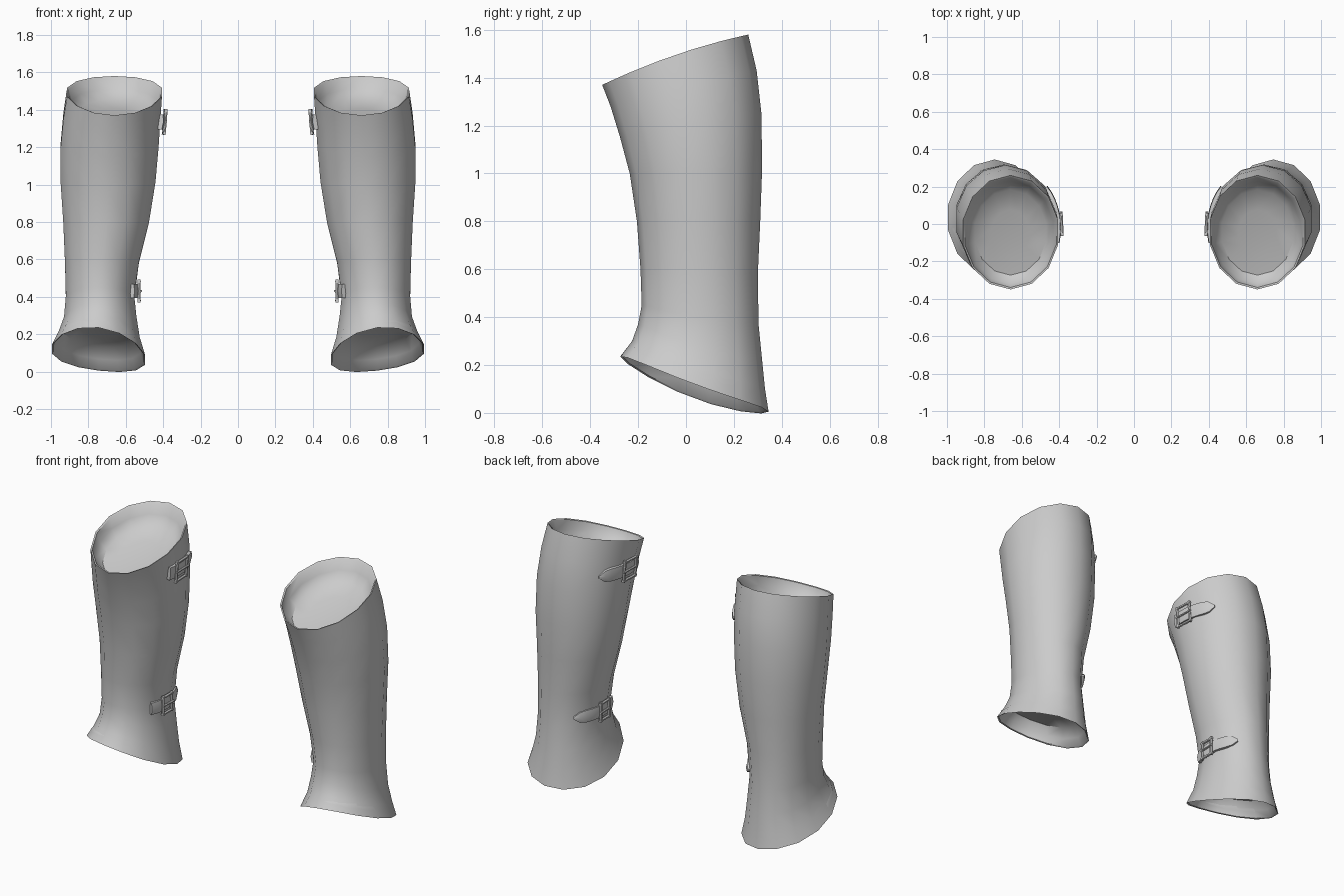
import bpy, bmesh, math
from mathutils import Vector

cube = bpy.data.objects.get("Cube")
if cube:
    bpy.data.objects.remove(cube, do_unlink=True)

GREY = (0.6, 0.6, 0.6, 1)
mat = bpy.data.materials.new("plain_grey")
mat.use_nodes = True
mat.diffuse_color = GREY
mat.node_tree.nodes["Principled BSDF"].inputs["Base Color"].default_value = GREY

SIDES = 14
# Tilted shin sections: front y, front z, back y, back z, inner x, outer x
SECTIONS = [
    (-.275, .235, .345, .005, .49, 1.0),
    (-.225, .30, .33, .10, .52, .965),
    (-.20, .37, .318, .22, .538, .935),
    (-.185, .45, .303, .37, .55, .925),
    (-.19, .60, .30, .58, .525, .93),
    (-.205, .80, .31, .80, .47, .94),
    (-.235, 1.0, .318, 1.02, .435, .955),
    (-.275, 1.15, .315, 1.25, .418, .955),
    (-.315, 1.28, .295, 1.43, .408, .94),
    (-.35, 1.37, .26, 1.58, .40, .92),
]


def ring(index, scale=1, lift=0):
    """Points of one tilted oval section, starting at the front."""
    fy, fz, by, bz, xi, xo = SECTIONS[index]
    sag = -.03 + .05 * index / (len(SECTIONS) - 1)
    roll = max(0, .03 - .015 * index)
    pts = []
    for i in range(SIDES):
        a = 2 * math.pi * i / SIDES
        s, c = math.sin(a) * scale, math.cos(a) * scale
        z = (fz + bz) / 2 + (fz - bz) / 2 * c + sag * s * s + roll * s
        pts.append(Vector(((xi + xo) / 2 + (xo - xi) / 2 * s,
                           (fy + by) / 2 - (by - fy) / 2 * c, z + lift)))
    return pts


def finish(name, bm, side, angle=40):
    """Mirror to the wanted side and make a shaded object."""
    for v in bm.verts:
        v.co.x *= side
    bmesh.ops.recalc_face_normals(bm, faces=bm.faces)
    mesh = bpy.data.meshes.new(name)
    bm.to_mesh(mesh)
    bm.free()
    ob = bpy.data.objects.new(name, mesh)
    bpy.context.collection.objects.link(ob)
    mesh.materials.append(mat)
    bpy.ops.object.select_all(action='DESELECT')
    ob.select_set(True)
    bpy.context.view_layer.objects.active = ob
    bpy.ops.object.shade_smooth_by_angle(angle=math.radians(angle))
    return ob


def loft(bm, loops, close_ends=True):
    """Skin closed loops of equal length, with end caps."""
    rows = [[bm.verts.new(p) for p in loop] for loop in loops]
    for a, b in zip(rows, rows[1:]):
        for i in range(len(a)):
            j = (i + 1) % len(a)
            bm.faces.new((a[i], a[j], b[j], b[i]))
    if close_ends:
        bm.faces.new(rows[0])
        bm.faces.new(rows[-1])


def greave(name, side):
    """Flared shin guard with recessed closed ends."""
    last = len(SECTIONS) - 1
    loops = [ring(0, .4, .11), ring(0, .75, .10), ring(0, .90, .05), ring(0, .965, .004)]
    loops += [ring(i) for i in range(last + 1)]
    loops += [ring(last, .965, -.004), ring(last, .90, -.06),
              ring(last, .75, -.10), ring(last, .4, -.11)]
    bm = bmesh.new()
    loft(bm, loops)
    finish(name, bm, side)


def on_shin(fit, deg, out, up):
    """Point on the inner side of the shin, pushed outwards."""
    cx, cy, rx, ry, z, lean = fit
    a = math.radians(deg)
    return Vector((cx - (rx + out) * math.cos(a) - lean * up,
                   cy + (ry + out) * math.sin(a), z + up))


def strap(name, side, fit, start, end, half, inset=-.008, outset=.014):
    """Curved leather strap with a pointed rear tip."""
    loops = []
    steps = 8
    for k in range(steps + 1):
        deg = start + (end - start) * k / steps
        h = half * (.15 if k == steps else .85 if k == steps - 1 else 1)
        loops.append([on_shin(fit, deg, inset, -h), on_shin(fit, deg, outset, -h),
                      on_shin(fit, deg, outset + .006, 0),
                      on_shin(fit, deg, outset, h), on_shin(fit, deg, inset, h)])
    bm = bmesh.new()
    loft(bm, loops)
    finish(name, bm, side)


def bar(bm, p, q, r):
    """Six-sided rod between two points."""
    axis = (q - p).normalized()
    u = axis.cross(Vector((.3, .5, .8))).normalized()
    v = axis.cross(u)
    circle = [(u * math.cos(i * math.pi / 3) + v * math.sin(i * math.pi / 3)) * r
              for i in range(6)]
    loft(bm, [[end + c for c in circle] for end in (p - axis * r, q + axis * r)])


def buckle(name, side, fit, deg, half):
    """Rectangular frame, prong and keeper loop."""
    bm = bmesh.new()
    width = 12
    corners = [on_shin(fit, deg + d, .022, u) for d, u in
               ((-width, -half), (width * .5, -half), (width * .5, half), (-width, half))]
    for i in range(4):
        bar(bm, corners[i], corners[(i + 1) % 4], .009)
    bar(bm, on_shin(fit, deg - width, .026, 0), on_shin(fit, deg + width * .6, .03, 0), .007)
    finish(name, bm, side)


# Strap fits: centre x, centre y, radius x, radius y, height, lean
UPPER = (.67, -.02, .26, .315, 1.335, .08)
LOWER = (.736, .057, .188, .243, .43, 0)

for label, side in (("left", 1), ("right", -1)):
    greave(label + "_shin_guard", side)
    strap(label + "_upper_strap", side, UPPER, -14, 42, .04)
    buckle(label + "_upper_buckle", side, UPPER, 6, .06)
    strap(label + "_lower_strap", side, LOWER, -28, 50, .037)
    buckle(label + "_lower_buckle", side, LOWER, 2, .052)
